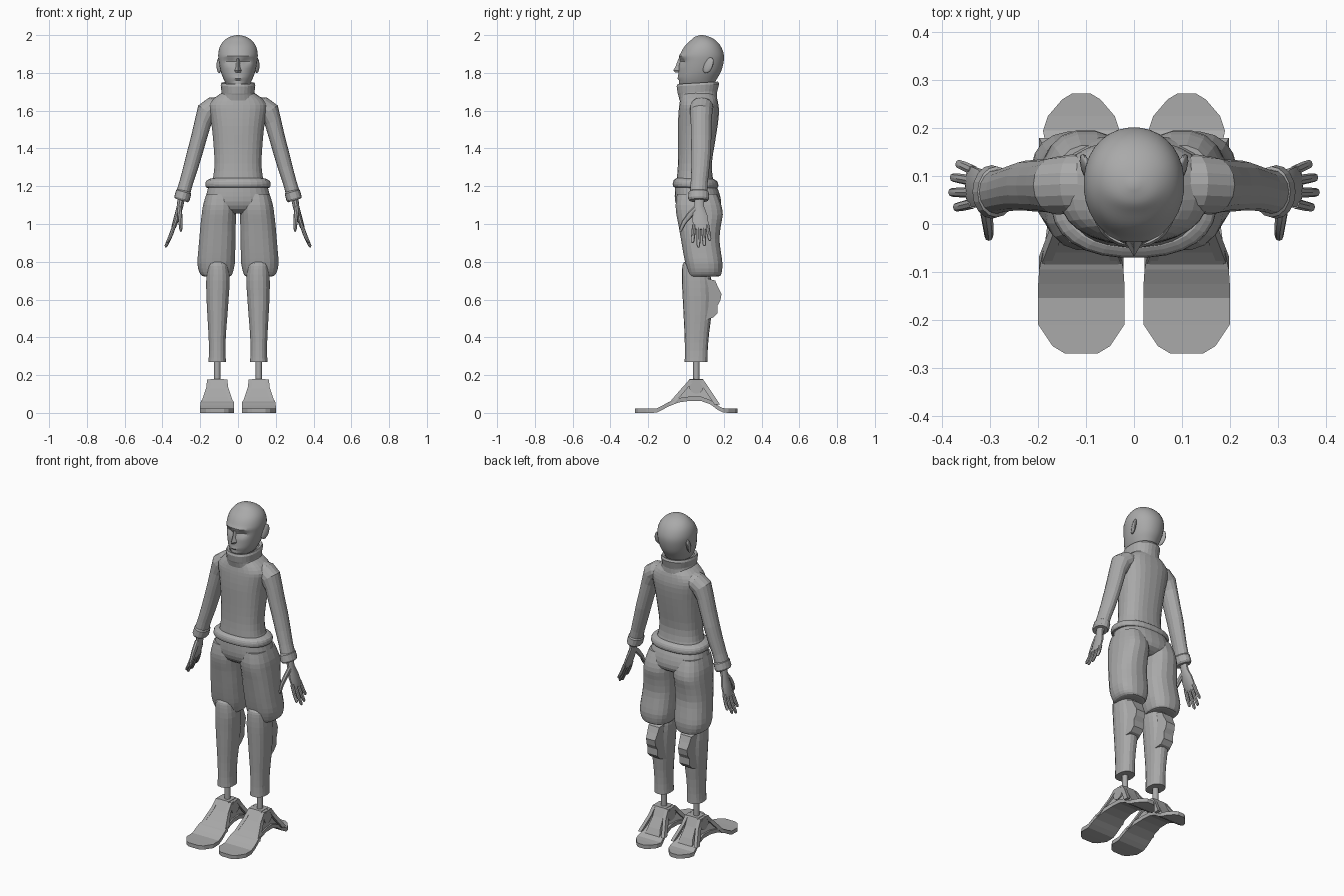
import bpy, bmesh, math
from mathutils import Vector

grey = bpy.data.materials.new("plain grey")
grey.diffuse_color = (0.4, 0.4, 0.4, 1)


def finish(name, bm, mirror=False, smooth=None):
    bmesh.ops.recalc_face_normals(bm, faces=bm.faces)
    me = bpy.data.meshes.new(name)
    bm.to_mesh(me)
    bm.free()
    ob = bpy.data.objects.new(name, me)
    bpy.context.collection.objects.link(ob)
    me.materials.append(grey)
    if mirror:
        m = ob.modifiers.new("mirror", 'MIRROR')
        m.use_mirror_merge = False
    if smooth:
        bpy.context.view_layer.objects.active = ob
        ob.select_set(True)
        bpy.ops.object.shade_smooth_by_angle(angle=math.radians(smooth))
        ob.select_set(False)
    return ob


def skin(bm, rings):
    loops = [[bm.verts.new(p) for p in r] for r in rings]
    n = len(loops[0])
    for a, b in zip(loops, loops[1:]):
        for i in range(n):
            bm.faces.new((a[i], a[(i + 1) % n], b[(i + 1) % n], b[i]))
    bm.faces.new(loops[0])
    bm.faces.new(loops[-1])


def catmull(rows, steps):
    out = []
    for i in range(len(rows) - 1):
        p = [rows[max(0, min(len(rows) - 1, i + k))] for k in (-1, 0, 1, 2)]
        for s in range(steps):
            t = s / steps
            out.append([b + .5 * t * (c - a + t * (2 * a - 5 * b + 4 * c - d + t * (3 * (b - c) + d - a)))
                        for a, b, c, d in zip(*p)])
    return out + [list(rows[-1])]


def loft(name, rows, n=24, power=1.0, steps=1, mirror=False, tilt=0, warp=None, smooth=None):
    """rows: z, centre x, half width, front y, back y"""
    rings = []
    for z, cx, w, yf, yb in (catmull(rows, steps) if steps > 1 else rows):
        ring = []
        for i in range(n):
            a = 2 * math.pi * (i + .5) / n
            c, s = math.cos(a), math.sin(a)
            x = cx + w * math.copysign(abs(c) ** power, c)
            y = (yf + yb) / 2 + (yb - yf) / 2 * math.copysign(abs(s) ** power, s)
            p = Vector((x, y, z + tilt * (y - .06)))
            ring.append(warp(p) if warp else p)
        rings.append(ring)
    bm = bmesh.new()
    skin(bm, rings)
    return finish(name, bm, mirror, smooth)


def tube(bm, path, n=8):
    """path: (x, y, z, thickness, depth along y)"""
    rings = []
    for i, (x, y, z, t, d) in enumerate(path):
        a, b = path[max(0, i - 1)], path[min(len(path) - 1, i + 1)]
        u = (Vector(b[:3]) - Vector(a[:3])).normalized()
        v = (Vector((0, 1, 0)) - u * u.y).normalized()
        w = u.cross(v)
        rings.append([Vector((x, y, z)) + w * t * math.cos(k * math.tau / n) + v * d * math.sin(k * math.tau / n)
                      for k in range(n)])
    skin(bm, rings)


def prism(name, profile, widths, cx, mirror=True):
    """side profile (y, z) swept across x, half width per point"""
    bm = bmesh.new()
    sides = [[bm.verts.new((cx + s * w, y, z)) for (y, z), w in zip(profile, widths)] for s in (-1, 1)]
    n = len(profile)
    for i in range(n):
        j = (i + 1) % n
        bm.faces.new((sides[0][i], sides[0][j], sides[1][j], sides[1][i]))
    bm.faces.new(sides[0])
    bm.faces.new(sides[1])
    return finish(name, bm, mirror)


# head with eye sockets, brow, nose and lips pushed into the surface
def face(p):
    if p.y < .05:
        g = lambda x, z, sx, sz: math.exp(-((abs(p.x) - x) / sx) ** 2 - ((p.z - z) / sz) ** 2)
        p.y += .018 * g(.04, 1.86, .024, .016) - .008 * g(.035, 1.888, .04, .01)
        p.y += .009 * g(0, 1.757, .03, .005) - .006 * g(0, 1.768, .022, .006) - .005 * g(0, 1.745, .022, .006)
    return p


loft("head", [(1.69, 0, .06, .01, .14), (1.725, 0, .05, -.015, .14), (1.735, 0, .06, -.032, .145),
              (1.77, 0, .078, -.042, .165), (1.81, 0, .092, -.04, .187), (1.86, 0, .102, -.036, .2),
              (1.90, 0, .105, -.03, .2), (1.94, 0, .096, -.008, .185), (1.97, 0, .075, .022, .16),
              (1.99, 0, .045, .045, .127), (2.0, 0, .008, .075, .09)], 32, .95, 4, warp=face, smooth=30)
bm = bmesh.new()
skin(bm, [[Vector((s * w, y0 if s else y1, z)) for s in (-1, 0, 1)] for z, w, y0, y1 in
          ((1.875, .008, -.03, -.04), (1.835, .011, -.035, -.055), (1.812, .018, -.038, -.068),
           (1.802, .016, -.036, -.056))])
finish("nose", bm)
bm = bmesh.new()
bmesh.ops.create_uvsphere(bm, u_segments=12, v_segments=8, radius=1)
for v in bm.verts:
    x, y, z = v.co
    v.co = (.1 + .011 * x + .008 * y, .118 + .026 * y + .012 * z, 1.84 + .042 * z)
finish("ear", bm, True, 40)

# sweater
loft("sweater_body", [(1.2, 0, .15, -.05, .155), (1.25, 0, .132, -.048, .142), (1.32, 0, .125, -.043, .137),
                      (1.42, 0, .13, -.042, .152), (1.52, 0, .14, -.043, .168), (1.59, 0, .152, -.04, .175),
                      (1.63, 0, .155, -.036, .172), (1.665, 0, .128, -.03, .165), (1.695, 0, .085, -.025, .15)],
     28, .82, 2)
loft("sweater_hem", [(1.19, 0, .15, -.055, .15), (1.193, 0, .168, -.067, .167), (1.208, 0, .174, -.071, .172),
                     (1.228, 0, .168, -.066, .166), (1.24, 0, .145, -.05, .148)], 28, .85, 2, tilt=-.03)
loft("collar", [(1.66, 0, .1, -.035, .165), (1.69, 0, .09, -.042, .165), (1.698, 0, .088, -.045, .167),
                (1.735, 0, .092, -.05, .176), (1.747, 0, .087, -.045, .17), (1.742, 0, .072, -.03, .153),
                (1.70, 0, .068, -.025, .15)], 28, .9, tilt=.06)
bm = bmesh.new()
tube(bm, [(.09, .083, 1.63, .045, .06), (.13, .083, 1.618, .056, .062), (.163, .08, 1.594, .058, .06),
          (.185, .08, 1.54, .045, .055), (.206, .08, 1.46, .042, .054), (.228, .08, 1.38, .041, .052),
          (.25, .076, 1.3, .039, .048), (.274, .07, 1.22, .036, .045), (.289, .067, 1.168, .037, .046)], 16)
finish("sleeve", bm, True)
bm = bmesh.new()
tube(bm, [(.285, .067, 1.178, .034, .044), (.287, .067, 1.17, .041, .053), (.297, .067, 1.135, .042, .056),
          (.3, .067, 1.125, .036, .05)], 16)
finish("cuff", bm, True)

# hands: palm, four fingers, thumb
bm = bmesh.new()
tube(bm, [(.298, .07, 1.15, .02, .026), (.308, .07, 1.09, .017, .027), (.322, .074, 1.04, .016, .042),
          (.34, .079, .985, .012, .044), (.345, .079, .972, .008, .04)], 10)
for k, (y, dy, end) in enumerate(((.043, -.008, .9), (.066, 0, .876), (.09, .007, .884), (.112, .013, .912))):
    f = (.985 - end) / .105
    tube(bm, [(.336, y, .995, .01, .011), (.336 + .024 * f, y + dy * .6, .985 - .055 * f, .01, .0105),
              (.336 + .043 * f, y + dy, end + .008, .008, .009), (.336 + .046 * f, y + dy, end, .004, .005)])
tube(bm, [(.312, .055, 1.085, .013, .016), (.308, .022, 1.05, .013, .016), (.304, -.01, 1.01, .011, .013),
          (.303, -.026, .975, .009, .01), (.302, -.03, .96, .004, .005)])
finish("hand", bm, True, 40)

# breeches
loft("breeches_seat", [(1.205, 0, .155, -.058, .16), (1.17, 0, .165, -.06, .175), (1.12, 0, .176, -.058, .187),
                       (1.08, 0, .165, -.04, .18), (1.055, 0, .12, .0, .14)], 28, .85, 2)
loft("breeches_leg", [(1.16, .093, .075, -.048, .165), (1.1, .097, .089, -.056, .188), (1.05, .101, .092, -.052, .196),
                      (1.0, .105, .094, -.042, .187), (.92, .109, .097, -.028, .178), (.85, .113, .099, -.016, .186),
                      (.79, .116, .1, -.004, .194), (.745, .116, .09, .008, .19), (.725, .113, .077, .014, .182),
                      (.722, .112, .06, .025, .16)], 20, .8, 2, mirror=True)

# prosthetic shin sockets with calf shell and ankle tube
loft("shin_socket", [(.8, .108, .03, -.006, .09), (.79, .108, .05, -.016, .1), (.76, .107, .058, -.021, .12),
                     (.7, .106, .063, -.022, .135), (.62, .108, .06, -.018, .14), (.52, .109, .054, -.013, .135),
                     (.42, .11, .047, -.008, .122), (.33, .11, .044, -.006, .115), (.27, .11, .047, -.007, .114)],
     18, .85, 2, mirror=True)
prism("calf_shell", [(.1, .715), (.155, .7), (.17, .665), (.188, .63), (.182, .595), (.168, .57), (.168, .53),
                     (.145, .505), (.1, .49)], [.05, .036, .034, .03, .03, .034, .034, .034, .045], .108)
bm = bmesh.new()
tube(bm, [(.11, .055, .12, .017, .017), (.11, .055, .28, .017, .017)], 12)
finish("ankle_tube", bm, True, 40)

# foot blade: arched plate with rounded toe and heel outline
blade = [(-.27, 0, .035), (-.255, 0, .06), (-.21, 0, .09), (-.155, .001, .09), (-.125, .016, .09), (-.095, .033, .088),
         (-.04, .055, .076), (.02, .064, .068), (.08, .063, .066), (.13, .045, .068), (.165, .018, .074),
         (.195, .002, .08), (.225, 0, .07), (.26, 0, .04), (.272, 0, .02)]
prism_rings = [[Vector((.11 + s * w, y, z + h)) for s, h in ((-1, 0), (1, 0), (1, .023), (-1, .023))]
               for y, z, w in blade]
bm = bmesh.new()
skin(bm, prism_rings)
finish("foot_blade", bm, True)

# tapered ankle block, side ribs and pivot
prism("ankle_block", [(-.1, .045), (-.06, .085), (-.02, .13), (.02, .18), (.09, .18), (.115, .13), (.15, .075),
                      (.17, .035), (.08, .075), (.0, .075)],
      [.084, .068, .05, .034, .034, .034, .04, .05, .058, .064], .11)
for side in (-1, 1):
    bm = bmesh.new()
    cx = .11 + side * .043
    for y0, y1 in ((.035, -.095), (.075, .175)):
        foot = .11 + side * .078
        skin(bm, [[Vector((x + dx, y + dy, z)) for dx, dy in ((-.01, -.015), (.01, -.015), (.01, .015), (-.01, .015))]
                  for x, y, z in ((cx, y0, .178), (cx + side * .005, y0 * .7 + y1 * .3, .135),
                                  (foot, y1 * .9 + y0 * .1, .045))])
    finish("ankle_rib", bm, True)
bm = bmesh.new()
skin(bm, [[Vector((x, .055 + .038 * math.cos(k * math.tau / 16), .14 + .038 * math.sin(k * math.tau / 16)))
           for k in range(16)] for x in (.055, .165)])
finish("ankle_pivot", bm, True)
